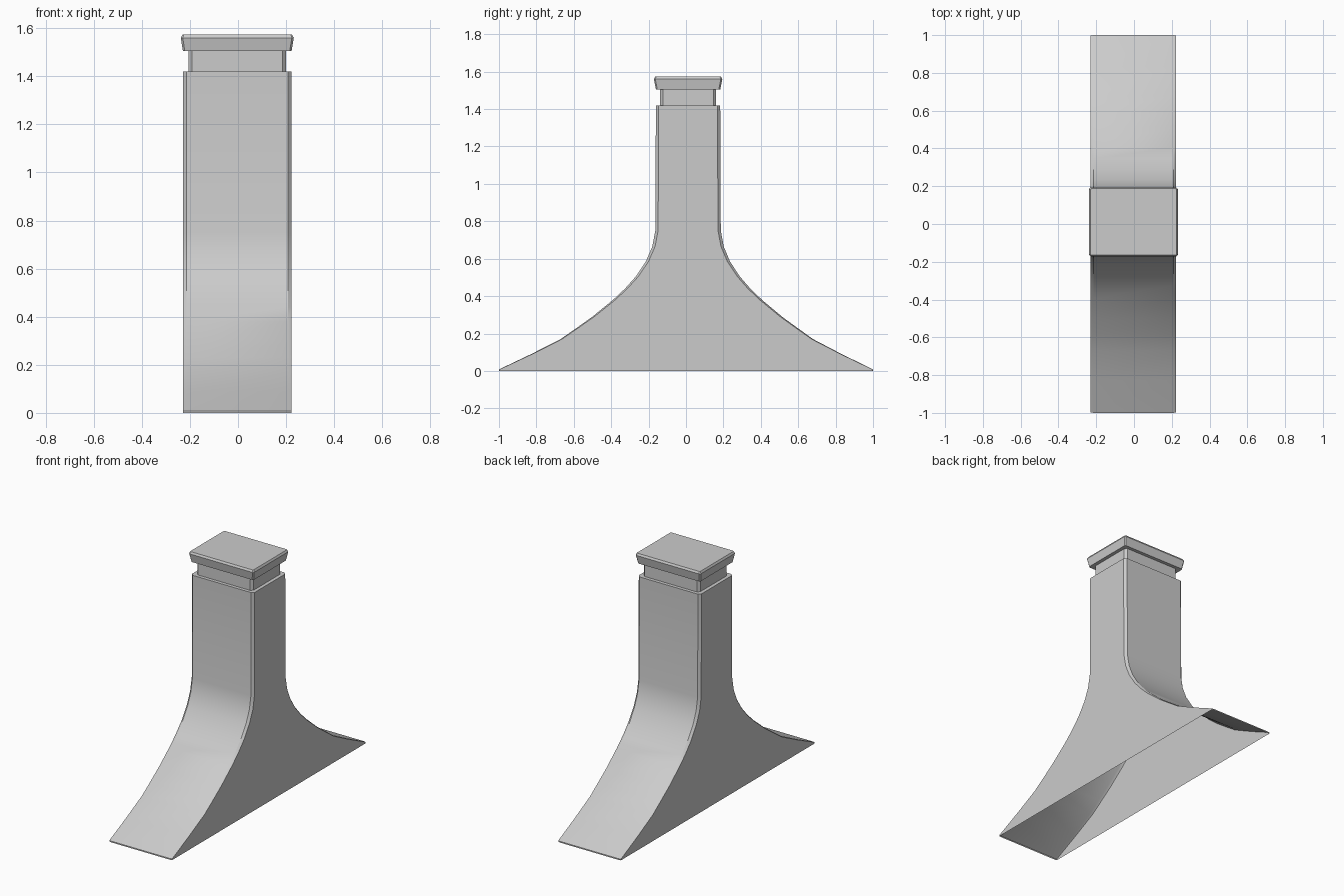
import bpy, bmesh

if "Cube" in bpy.data.objects:
    bpy.data.objects.remove(bpy.data.objects["Cube"])

XC = -0.003  # slight sideways offset of the stack


def loft(name, rings, cap_top=False, cap_bottom=False):
    """Skin a stack of chamfered rectangles: (z, y centre, half x, half y, chamfer x, chamfer y)."""
    bm = bmesh.new()
    loops = []
    for z, yc, hx, hy, cx, cy in rings:
        pts = [(hx, -hy + cy), (hx, hy - cy), (hx - cx, hy), (-hx + cx, hy),
               (-hx, hy - cy), (-hx, -hy + cy), (-hx + cx, -hy), (hx - cx, -hy)]
        loops.append([bm.verts.new((XC + x, yc + y, z)) for x, y in pts])
    for a, b in zip(loops, loops[1:]):
        for i in range(8):
            j = (i + 1) % 8
            bm.faces.new((a[i], a[j], b[j], b[i]))
    if cap_top:
        bm.faces.new(loops[-1])
    if cap_bottom:
        bm.faces.new(loops[0][::-1])
    me = bpy.data.meshes.new(name)
    bm.to_mesh(me)
    bm.free()
    ob = bpy.data.objects.new(name, me)
    bpy.context.collection.objects.link(ob)
    bpy.ops.object.select_all(action='DESELECT')
    ob.select_set(True)
    bpy.context.view_layer.objects.active = ob
    bpy.ops.object.shade_smooth_by_angle(angle=0.5)
    return ob


# Flared hollow body: (z, half depth), open at the bottom
profile = [(0.0, 1.0), (0.008, 1.0), (0.09, 0.83), (0.17, 0.675), (0.23, 0.59),
           (0.29, 0.507), (0.38, 0.398), (0.44, 0.335), (0.505, 0.278),
           (0.585, 0.225), (0.665, 0.191), (0.75, 0.175), (1.42, 0.172)]
body = []
for z, h in profile:
    t = (1.0 - h) / 0.828
    body.append((z, 0.011 * t, 0.226, h, 0.015, 0.003 + 0.012 * t))
body.append((1.42, 0.011, 0.203, 0.15, 0.015, 0.015))  # ledge up to the neck
loft("flared_body", body)

# Recessed neck
loft("neck", [(z, 0.011, 0.203, 0.15, 0.015, 0.015) for z in (1.42, 1.505)])

# Overhanging cap with sloped sides and a bevelled top
loft("cap", [(1.505, 0.011, 0.226, 0.172, 0.008, 0.008),
             (1.56, 0.011, 0.235, 0.183, 0.008, 0.008),
             (1.573, 0.011, 0.228, 0.176, 0.006, 0.006)],
     cap_top=True, cap_bottom=True)
